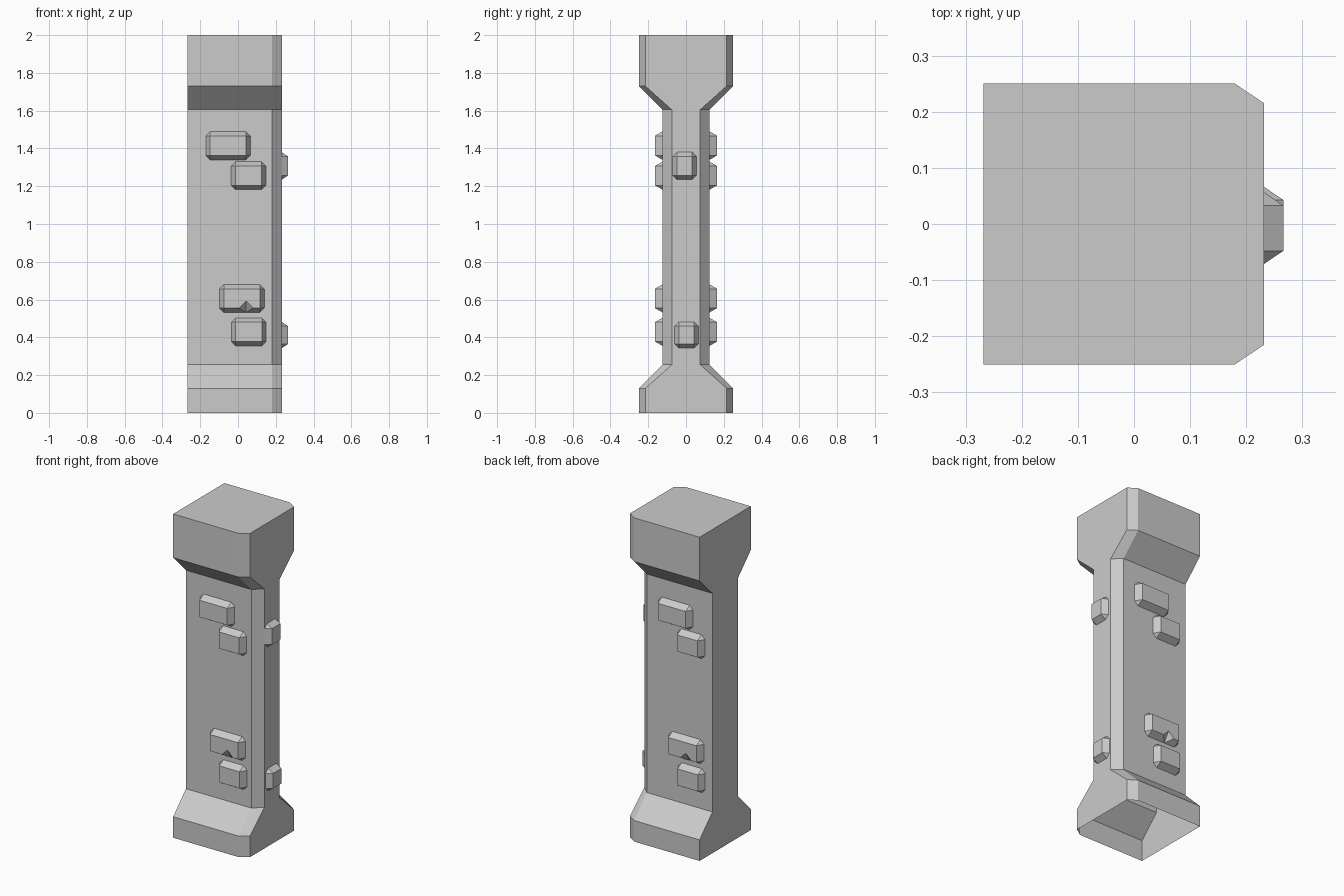
import bpy, bmesh
from mathutils import Matrix, Vector

if "Cube" in bpy.data.objects:
    bpy.data.objects.remove(bpy.data.objects["Cube"])


def finish(bm, name):
    bmesh.ops.recalc_face_normals(bm, faces=bm.faces[:])
    mesh = bpy.data.meshes.new(name)
    bm.to_mesh(mesh)
    bm.free()
    obj = bpy.data.objects.new(name, mesh)
    bpy.context.collection.objects.link(obj)
    return obj


# Pillar: stacked six-sided rings with chamfered right corners, open underneath
BACK, CHAMFER, FRONT = -0.268, 0.18, 0.232
levels = [  # z, half width, half width of the right face
    (0.0, 0.25, 0.215), (0.13, 0.25, 0.215),
    (0.255, 0.125, 0.075), (1.605, 0.125, 0.075),
    (1.73, 0.25, 0.215), (2.0, 0.25, 0.215),
]
bm = bmesh.new()
rings = []
for z, w, n in levels:
    outline = [(BACK, -w), (CHAMFER, -w), (FRONT, -n), (FRONT, n), (CHAMFER, w), (BACK, w)]
    rings.append([bm.verts.new((x, y, z)) for x, y in outline])
for lo, hi in zip(rings, rings[1:]):
    for i in range(6):
        j = (i + 1) % 6
        bm.faces.new((lo[i], lo[j], hi[j], hi[i]))
bm.faces.new(rings[-1])
finish(bm, "pillar")


# Raised brick: cut-corner outline at the wall, tapering to a smaller front face
def brick(name, wall, u0, u1, v0, v1, depth, chipped=False):
    b = 0.023
    bm = bmesh.new()

    def vert(u, v, w):
        return bm.verts.new(wall @ Vector((u, v, w)))

    base = [vert(u, v, 0) for u, v in (
        (u0 + b, v0), (u1 - b, v0), (u1, v0 + b), (u1, v1 - b),
        (u1 - b, v1), (u0 + b, v1), (u0, v1 - b), (u0, v0 + b))]
    face = [vert(u, v, depth) for u, v in (
        (u0 + b, v0 + b), (u1 - b, v0 + b), (u1 - b, v1 - b), (u0 + b, v1 - b))]
    for i in range(4):
        # corner triangle, then the sloped side after it
        bm.faces.new((base[2 * i - 1], base[2 * i], face[i]))
        if i or not chipped:
            j = (i + 1) % 4
            bm.faces.new((base[2 * i], base[2 * i + 1], face[j], face[i]))
    if chipped:
        # V-shaped chip in the lower front edge
        c = 0.043
        left, right = vert(c - 0.037, v0 + b, depth), vert(c + 0.037, v0 + b, depth)
        apex, root = vert(c, v0 + 0.06, depth), vert(c, v0, 0)
        bm.faces.new((base[0], root, left, face[0]))
        bm.faces.new((root, base[1], face[1], right))
        bm.faces.new((left, root, apex))
        bm.faces.new((root, right, apex))
        bm.faces.new((face[0], left, apex, right, face[1], face[2], face[3]))
    else:
        bm.faces.new(face)
    finish(bm, name)


def wall_frame(origin, u, normal):
    m = Matrix((u, (0, 0, 1), normal)).transposed().to_4x4()
    m.translation = origin
    return m


front = wall_frame((0, -0.125, 0), (1, 0, 0), (0, -1, 0))
back = wall_frame((-0.07, 0.125, 0), (-1, 0, 0), (0, 1, 0))
right = wall_frame((FRONT, 0, 0), (0, 1, 0), (1, 0, 0))

# Bricks on the two broad sides (the back repeats the front, turned round)
broad = [(-0.17, 0.065, 1.34, 1.49), (-0.037, 0.147, 1.182, 1.33),
         (-0.098, 0.139, 0.532, 0.68), (-0.035, 0.149, 0.355, 0.503)]
for side, wall in (("front", front), ("back", back)):
    for i, box in enumerate(broad):
        brick(f"{side}_brick_{i + 1}", wall, *box, 0.04, chipped=(i == 2))

# Bricks on the narrow right face
for i, box in enumerate([(-0.071, 0.056, 1.235, 1.38), (-0.061, 0.066, 0.343, 0.482)]):
    brick(f"side_brick_{i + 1}", right, *box, 0.034)
